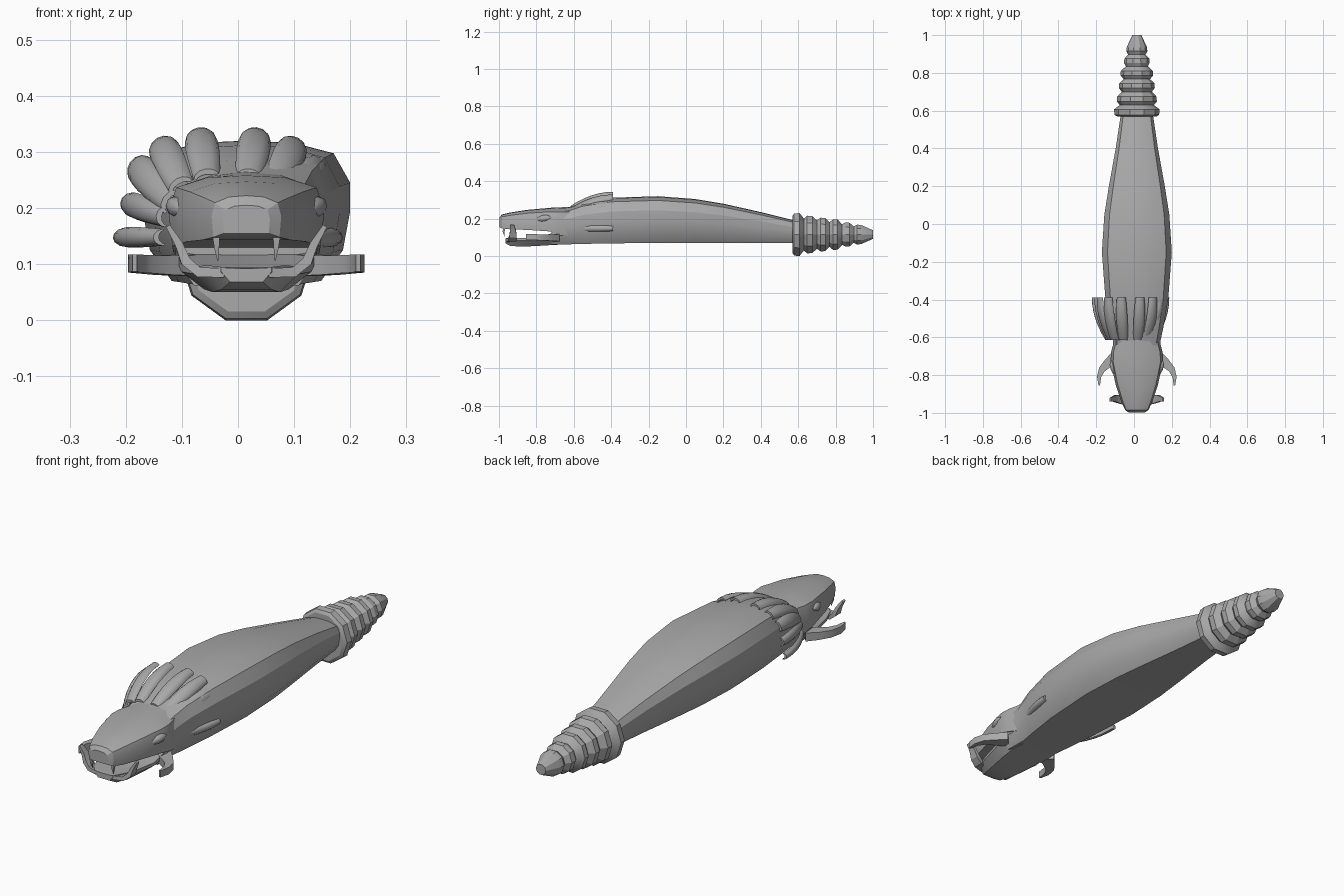
import bpy, bmesh, math
from mathutils import Vector

if "Cube" in bpy.data.objects:
    bpy.data.objects.remove(bpy.data.objects["Cube"])

CX = 0.015  # body axis
grey = bpy.data.materials.new("grey")
grey.diffuse_color = (0.4, 0.4, 0.4, 1)
grey.use_nodes = True
grey.node_tree.nodes["Principled BSDF"].inputs["Base Color"].default_value = grey.diffuse_color


def skin(name, rings, angle=25):
    """Join closed rings of points into a capped solid."""
    bm = bmesh.new()
    rows = [[bm.verts.new(p) for p in r] for r in rings]
    n = len(rows[0])
    for a, b in zip(rows, rows[1:]):
        for i in range(n):
            j = (i + 1) % n
            bm.faces.new((a[i], a[j], b[j], b[i]))
    bm.faces.new(rows[0])
    bm.faces.new(rows[-1])
    bmesh.ops.recalc_face_normals(bm, faces=bm.faces)
    me = bpy.data.meshes.new(name)
    bm.to_mesh(me)
    bm.free()
    me.materials.append(grey)
    ob = bpy.data.objects.new(name, me)
    bpy.context.collection.objects.link(ob)
    bpy.ops.object.select_all(action='DESELECT')
    ob.select_set(True)
    bpy.context.view_layer.objects.active = ob
    bpy.ops.object.shade_smooth_by_angle(angle=math.radians(angle))
    return ob


def loft(name, section, stations, angle=25):
    """Half section (x, z in 0..1) mirrored; stations are y, half width, bottom, top."""
    full = section + [(-x, z) for x, z in reversed(section) if x > 0]
    return skin(name, [[(CX + x * w, y, lo + z * (hi - lo)) for x, z in full]
                       for y, w, lo, hi in stations], angle)


def horn(name, side, path, up):
    """Tapered bar; path entries are x, y, z, width, thickness."""
    pts = [Vector(p[:3]) for p in path]
    rings = []
    for i, p in enumerate(path):
        t = (pts[min(i + 1, len(pts) - 1)] - pts[max(i - 1, 0)]).normalized()
        u = Vector(up)
        s = t.cross(u).normalized()
        rings.append([(CX + side * q.x, q.y, q.z) for q in
                      (pts[i] + s * a * p[3] / 2 + u * b * p[4] / 2
                       for a, b in ((-1, -1), (1, -1), (1, 1), (-1, 1)))])
    return skin(name, rings)


# Long tapering body
loft("body", [(0, 1), (.45, .985), (.84, .91), (1, .70), (1, .5), (.93, .22), (.72, 0)], [
    (-.72, .13, .062, .245), (-.62, .125, .063, .262), (-.55, .14, .065, .287),
    (-.4, .166, .068, .312), (-.15, .185, .07, .32), (.05, .172, .07, .305),
    (.2, .148, .07, .28), (.4, .112, .07, .235), (.6, .082, .07, .185)])

# Upper head with flat palate
loft("upper_head", [(0, 1), (.5, .97), (.9, .83), (1, .5), (.95, 0)], [
    (-.998, .042, .155, .205), (-.985, .062, .148, .222), (-.94, .082, .143, .233),
    (-.85, .112, .14, .247), (-.73, .139, .132, .258), (-.68, .137, .12, .26),
    (-.6, .115, .1, .265)])

# Lower jaw
loft("lower_jaw", [(0, .9), (.75, .92), (1, 1), (1, .7), (.65, 0)], [
    (-.965, .045, .068, .095), (-.94, .068, .055, .098), (-.88, .092, .05, .096),
    (-.78, .116, .055, .1), (-.7, .126, .06, .13), (-.6, .11, .064, .13)])

# Ringed tail, ten sided
profile = [(.57, .105), (.578, .118), (.607, .121), (.63, .09), (.648, .106), (.675, .104),
           (.70, .08), (.72, .095), (.745, .093), (.767, .07), (.787, .086), (.81, .085),
           (.835, .058), (.853, .068), (.875, .066), (.897, .046), (.915, .056),
           (.938, .053), (1, .024)]
skin("tail_rings", [[(CX + r * math.cos(k * math.tau / 10), y, .115 + r * math.sin(k * math.tau / 10))
                     for k in range(10)] for y, r in profile])

# Paired head details
for side, tag in ((-1, "left"), (1, "right")):
    horn("fang_" + tag, side, [(.054, -.972, .155, .014, .014), (.053, -.975, .13, .009, .01),
                               (.051, -.97, .106, .002, .002)], (0, 1, 0))
    horn("cheek_horn_" + tag, side, [(.11, -.70, .098, .06, .038), (.15, -.735, .098, .05, .034),
                                     (.185, -.77, .1, .035, .032), (.2, -.81, .101, .022, .032),
                                     (.199, -.855, .102, .008, .03)], (0, 0, 1))
    horn("mandible_" + tag, side, [(.04, -.94, .084, .016, .05), (.085, -.93, .086, .018, .045),
                                   (.108, -.925, .105, .018, .04), (.12, -.925, .135, .014, .032),
                                   (.14, -.93, .168, .008, .02)], (0, 1, 0))
    # Slanted eye
    rings = []
    for y, r in ((-.81, .003), (-.795, .011), (-.77, .018), (-.745, .017), (-.722, .004)):
        rings.append([(CX + side * (.122 + (y + .77) * .27 + r * .9 * math.cos(a)), y,
                       .2 + (y + .77) * .15 + r * math.sin(a))
                      for a in (k * math.tau / 8 for k in range(8))])
    skin("eye_" + tag, rings, 50)

# Crest of ten curved feathers, mirrored about its own axis
FX = -.018
# base x, base z, tip x, tip z, outward angle
feathers = [(.038, .262, .05, .336, 84), (.088, .245, .122, .318, 60),
            (.108, .215, .168, .277, 33), (.12, .185, .184, .208, 4),
            (.125, .147, .197, .147, -5)]
for side, tag in ((-1, "left"), (1, "right")):
    for k, (bx, bz, tx, tz, deg) in enumerate(feathers):
        a = math.radians(deg)
        out = Vector((math.cos(a), math.sin(a)))
        across = Vector((-out.y, out.x))
        rings = []
        for i in range(7):
            t = i / 6
            rise = 1 - (1 - t) ** 2
            c = Vector((bx, bz)).lerp(Vector((tx, tz)), rise)
            w = (.024 + .006 * math.sin(math.pi * t)) * (.62 if k > 3 else .78 if k == 3 else 1)
            arch = [math.pi * j / 6 for j in range(7)]
            sec = [c + across * w * math.cos(b) + out * (.018 * math.sin(b) - .010) for b in arch]
            sec += [c + across * w * .8 * math.cos(b) + out * (.010 * math.sin(b) - .012)
                    for b in reversed(arch)]
            y = -.615 + .226 * t
            rings.append([(FX + side * p.x, y, p.y) for p in sec])
        skin("feather_%s_%d" % (tag, k + 1), rings, 40)
